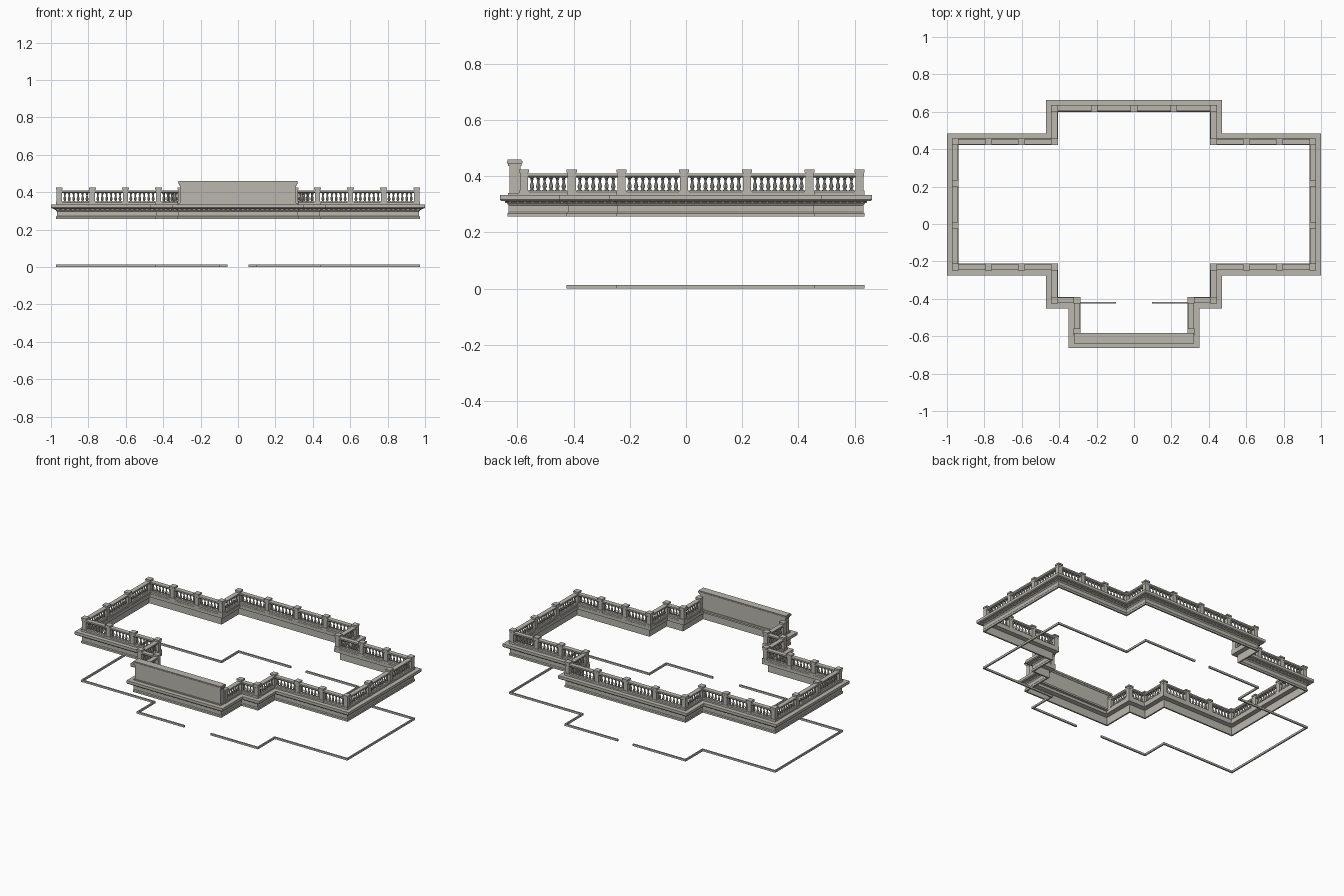
import bpy, bmesh, math
from mathutils import Vector, Matrix

if "Cube" in bpy.data.objects:
    bpy.data.objects.remove(bpy.data.objects["Cube"])

stone = bpy.data.materials.new("warm_grey_stone")
stone.diffuse_color = (0.49, 0.475, 0.42, 1)
stone.use_nodes = True
stone.node_tree.nodes["Principled BSDF"].inputs["Base Color"].default_value = stone.diffuse_color


def finish(name, bm, smooth=False):
    bmesh.ops.recalc_face_normals(bm, faces=bm.faces)
    me = bpy.data.meshes.new(name)
    bm.to_mesh(me)
    bm.free()
    me.materials.append(stone)
    ob = bpy.data.objects.new(name, me)
    bpy.context.collection.objects.link(ob)
    if smooth:
        bpy.context.view_layer.objects.active = ob
        ob.select_set(True)
        bpy.ops.object.shade_smooth_by_angle(angle=math.radians(40))
        ob.select_set(False)
    return ob


def offset(path, d, closed):
    """Shift a path to its left by d with mitred corners."""
    n, out = len(path), []
    for i, p in enumerate(path):
        a, b = path[i - 1], path[(i + 1) % n]
        e1, e2 = (p - a).normalized(), (b - p).normalized()
        if not closed:
            e1 = e2 if i == 0 else e1
            e2 = e1 if i == n - 1 else e2
        n1, n2 = Vector((-e1.y, e1.x)), Vector((-e2.y, e2.x))
        m = n1 + n2
        out.append(p + m * (2 * d / m.length_squared))
    return out


def sweep(bm, path, profile, closed):
    """Sweep a closed (inset, height) profile along a plan path."""
    rings = [[bm.verts.new((p.x, p.y, z)) for p in offset(path, d, closed)]
             for d, z in profile]
    n, k = len(path), len(profile)
    for j in range(k):
        r, s = rings[j], rings[(j + 1) % k]
        for i in range(n if closed else n - 1):
            m = (i + 1) % n
            bm.faces.new((r[i], r[m], s[m], s[i]))
    if not closed:
        bm.faces.new([r[0] for r in rings])
        bm.faces.new([r[-1] for r in rings])


def box(bm, x0, x1, y0, y1, z0, z1):
    m = Matrix.Translation(((x0 + x1) / 2, (y0 + y1) / 2, (z0 + z1) / 2))
    bmesh.ops.create_cube(bm, size=1, matrix=m @ Matrix.Diagonal((x1 - x0, y1 - y0, z1 - z0, 1)))


def post_box(bm, p, w, z0, z1):
    box(bm, p.x - w, p.x + w, p.y - w, p.y + w, z0, z1)


def lathe(bm, p, profile, sides=8):
    rings = [[bm.verts.new((p.x + r * math.cos(math.tau * i / sides),
                            p.y + r * math.sin(math.tau * i / sides), z))
              for i in range(sides)] for r, z in profile]
    for a, b in zip(rings, rings[1:]):
        for i in range(sides):
            m = (i + 1) % sides
            bm.faces.new((a[i], a[m], b[m], b[i]))


# plan outline of the cornice edge, mirrored across x
half = [(0.35, -0.663), (0.35, -0.452), (0.47, -0.452), (0.47, -0.275),
        (1.0, -0.275), (1.0, 0.485), (0.47, 0.485), (0.47, 0.663)]
plan = [Vector(p) for p in half] + [Vector((-x, y)) for x, y in reversed(half)]

# frieze: thin moulded wall band under the cornice
bm = bmesh.new()
sweep(bm, plan, [(0.027, 0.256), (0.027, 0.268), (0.031, 0.273), (0.031, 0.296),
                 (0.026, 0.303), (0.026, 0.313), (0.037, 0.313), (0.037, 0.256)], True)
finish("frieze", bm)

# cornice
bm = bmesh.new()
sweep(bm, plan, [(0.026, 0.307), (0.019, 0.311), (0.004, 0.312), (0.0, 0.317), (0.0, 0.334),
                 (0.063, 0.334), (0.063, 0.312), (0.037, 0.307)], True)
finish("cornice", bm)

# dentils below the cornice
bm = bmesh.new()
line = offset(plan, 0.024, True)
for i, a in enumerate(line):
    b = line[(i + 1) % len(line)]
    n = max(1, round((b - a).length / 0.026))
    for k in range(n):
        post_box(bm, a.lerp(b, (k + 0.5) / n), 0.005, 0.304, 0.3115)
finish("dentils", bm)

# balustrade rails
rail = offset(plan, 0.045, True)
rail[0].y = rail[-1].y = -0.577
bm = bmesh.new()
sweep(bm, rail, [(-0.016, 0.334), (-0.016, 0.344), (-0.012, 0.349),
                 (0.012, 0.349), (0.016, 0.344), (0.016, 0.334)], False)
finish("bottom_rail", bm)
bm = bmesh.new()
sweep(bm, rail, [(-0.010, 0.396), (-0.015, 0.401), (-0.015, 0.410),
                 (0.015, 0.410), (0.015, 0.401), (0.010, 0.396)], False)
finish("top_rail", bm)

# posts and turned balusters
turned = [(0.008, 0.347), (0.008, 0.351), (0.004, 0.354), (0.0075, 0.361), (0.0075, 0.366),
          (0.004, 0.379), (0.0035, 0.385), (0.006, 0.388), (0.0045, 0.391), (0.008, 0.394), (0.008, 0.399)]
posts, balusters = bmesh.new(), bmesh.new()


def add_post(p):
    post_box(posts, p, 0.0175, 0.334, 0.349)
    post_box(posts, p, 0.0145, 0.349, 0.415)
    post_box(posts, p, 0.0180, 0.414, 0.424)


for a, b in zip(rail, rail[1:]):
    length = (b - a).length
    bays = max(1, round(length / 0.2))
    for k in range(bays):
        add_post(a.lerp(b, k / bays))
        clear = length / bays - 0.034
        n = round(clear / 0.024)
        for j in range(n):
            d = k * length / bays + 0.017 + clear * (j + 0.5) / n
            lathe(balusters, a.lerp(b, d / length), turned)
add_post(rail[-1])
finish("posts", posts)
finish("balusters", balusters, True)

# solid front parapet with stepped base and cap
bm = bmesh.new()
for x, y0, y1, z0, z1 in ((0.318, -0.634, -0.583, 0.330, 0.341), (0.311, -0.628, -0.589, 0.341, 0.438),
                          (0.316, -0.633, -0.586, 0.436, 0.446), (0.322, -0.638, -0.583, 0.446, 0.454),
                          (0.318, -0.635, -0.586, 0.454, 0.460)):
    box(bm, -x, x, y0, y1, z0, z1)
finish("front_parapet", bm)

# ground outline strip, open at the middle of front and back
wall = offset(plan, 0.027, True)
bm = bmesh.new()
for side in (1, -1):
    pts = [Vector((0.096, wall[2].y))] + [wall[i] for i in range(2, 8)] + [Vector((0.055, wall[7].y))]
    pts = [Vector((p.x * side, p.y)) for p in pts]
    sweep(bm, pts, [(0, 0), (0, 0.013), (0.009 * side, 0.013), (0.009 * side, 0)], False)
finish("ground_strip", bm)
